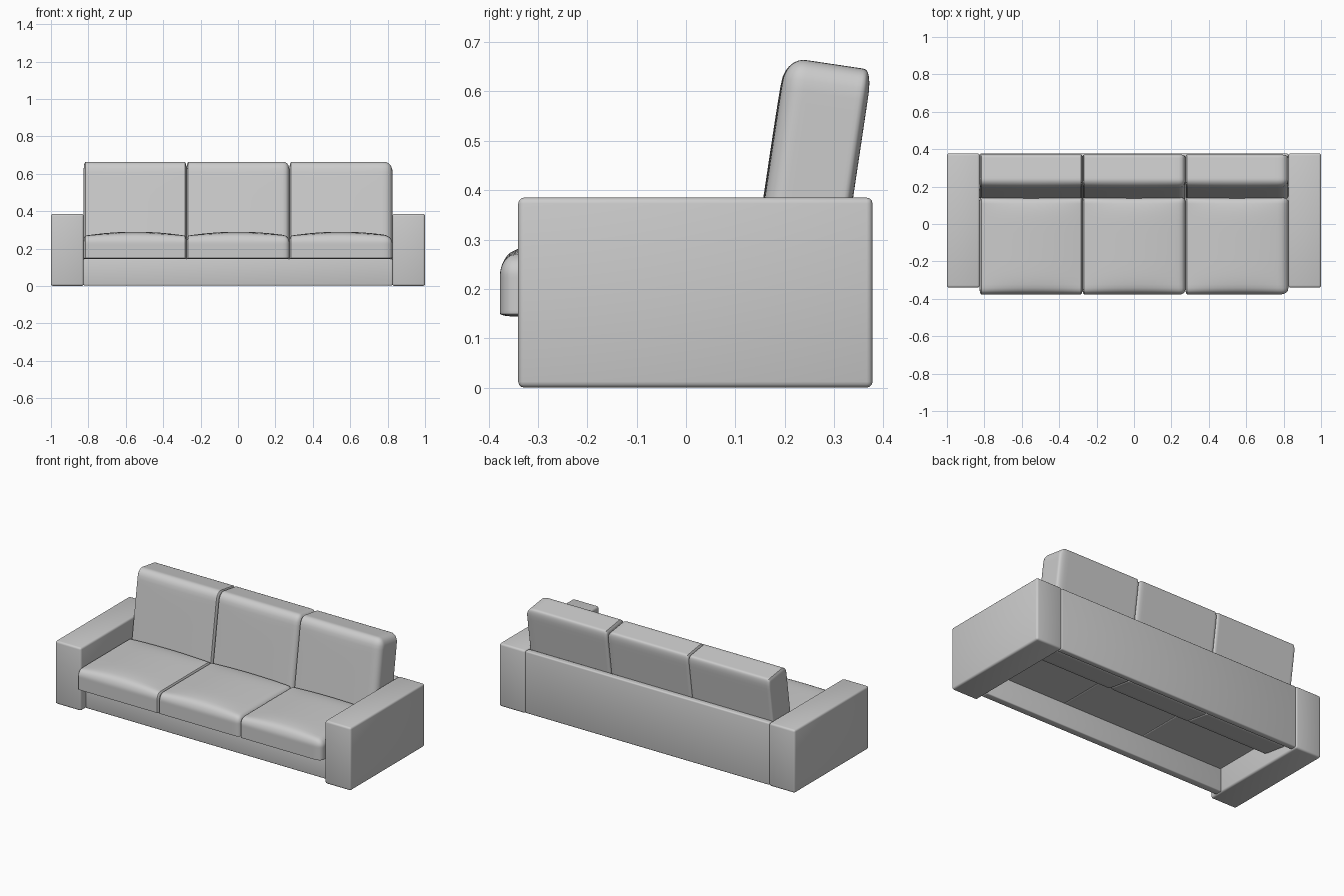
import bpy, bmesh, math
from mathutils import Vector, Matrix

if "Cube" in bpy.data.objects:
    bpy.data.objects.remove(bpy.data.objects["Cube"])


def finish(name, bm):
    bmesh.ops.recalc_face_normals(bm, faces=bm.faces)
    mesh = bpy.data.meshes.new(name)
    bm.to_mesh(mesh)
    bm.free()
    ob = bpy.data.objects.new(name, mesh)
    bpy.context.collection.objects.link(ob)
    bpy.ops.object.select_all(action='DESELECT')
    ob.select_set(True)
    bpy.context.view_layer.objects.active = ob
    bpy.ops.object.shade_smooth_by_angle(angle=math.radians(40))
    return ob


def block(name, lo, hi, bevel):
    lo, hi = Vector(lo), Vector(hi)
    bm = bmesh.new()
    bmesh.ops.create_cube(bm, size=1)
    for v in bm.verts:
        v.co = (lo + hi) / 2 + v.co * (hi - lo)
    bmesh.ops.bevel(bm, geom=bm.edges[:], offset=bevel, segments=3,
                    profile=0.5, affect='EDGES')
    return finish(name, bm)


def cushion(name, half, r_lo, r_hi, crown_axis, crown_sign, crown, matrix):
    """Rounded box with its own radius on each side and one crowned face."""
    bm = bmesh.new()
    bmesh.ops.create_cube(bm, size=2)
    bmesh.ops.subdivide_edges(bm, edges=bm.edges[:], cuts=23, use_grid_fill=True)
    for v in bm.verts:
        # crowd the grid towards the edges, where the rounding happens
        u = [math.sin(c * math.pi / 2) for c in v.co]
        inner, d, rad = [], [], []
        for i in range(3):
            p = u[i] * half[i]
            r = r_hi[i] if p > 0 else r_lo[i]
            q = max(-half[i] + r_lo[i], min(half[i] - r_hi[i], p))
            inner.append(q)
            d.append((p - q) / r)
            rad.append(r)
        d = Vector(d)
        if d.length > 1e-6:
            d *= max(abs(c) for c in d) / d.length
        co = Vector([inner[i] + d[i] * rad[i] for i in range(3)])
        # crown grows from the opposite face to the crowned one
        a, b = [i for i in range(3) if i != crown_axis]
        side = max(0, crown_sign * co[crown_axis] / half[crown_axis])
        fade = (1 - (co[a] / half[a]) ** 2) * (1 - (co[b] / half[b]) ** 6)
        co[crown_axis] += crown_sign * crown * fade * side
        v.co = matrix @ co
    return finish(name, bm)


# arms
for side, s in (("left", -1), ("right", 1)):
    xs = sorted((s * 0.825, s * 1.0))
    block(side + "_arm", (xs[0], -0.34, 0), (xs[1], 0.378, 0.385), 0.012)

# hollow base: front rail and back panel
block("front_rail", (-0.826, -0.295, 0.003), (0.826, -0.25, 0.146), 0.006)
block("back_panel", (-0.826, 0.338, 0.003), (0.826, 0.376, 0.383), 0.008)

# three seat and three back cushions; the right corners are softer on two of them
lean = math.radians(-8.5)
for i, soft in enumerate((0.01, 0.03, 0.045)):
    x = (i - 1) * 0.55
    cushion(f"seat_cushion_{i + 1}", (0.2755, 0.26, 0.062),
            (0.01, 0.032, 0.006), (soft, 0.02, 0.04), 2, 1, 0.022,
            Matrix.Translation((x, -0.117, 0.206)))
    # the back cushions run down behind the seat, into the hollow base
    cushion(f"back_cushion_{i + 1}", (0.2755, 0.088, 0.303),
            (0.01, 0.04, 0.01), (soft, 0.016, 0.05), 1, -1, 0.004,
            Matrix.Translation((x, 0.2455, 0.357)) @ Matrix.Rotation(lean, 4, 'X'))
